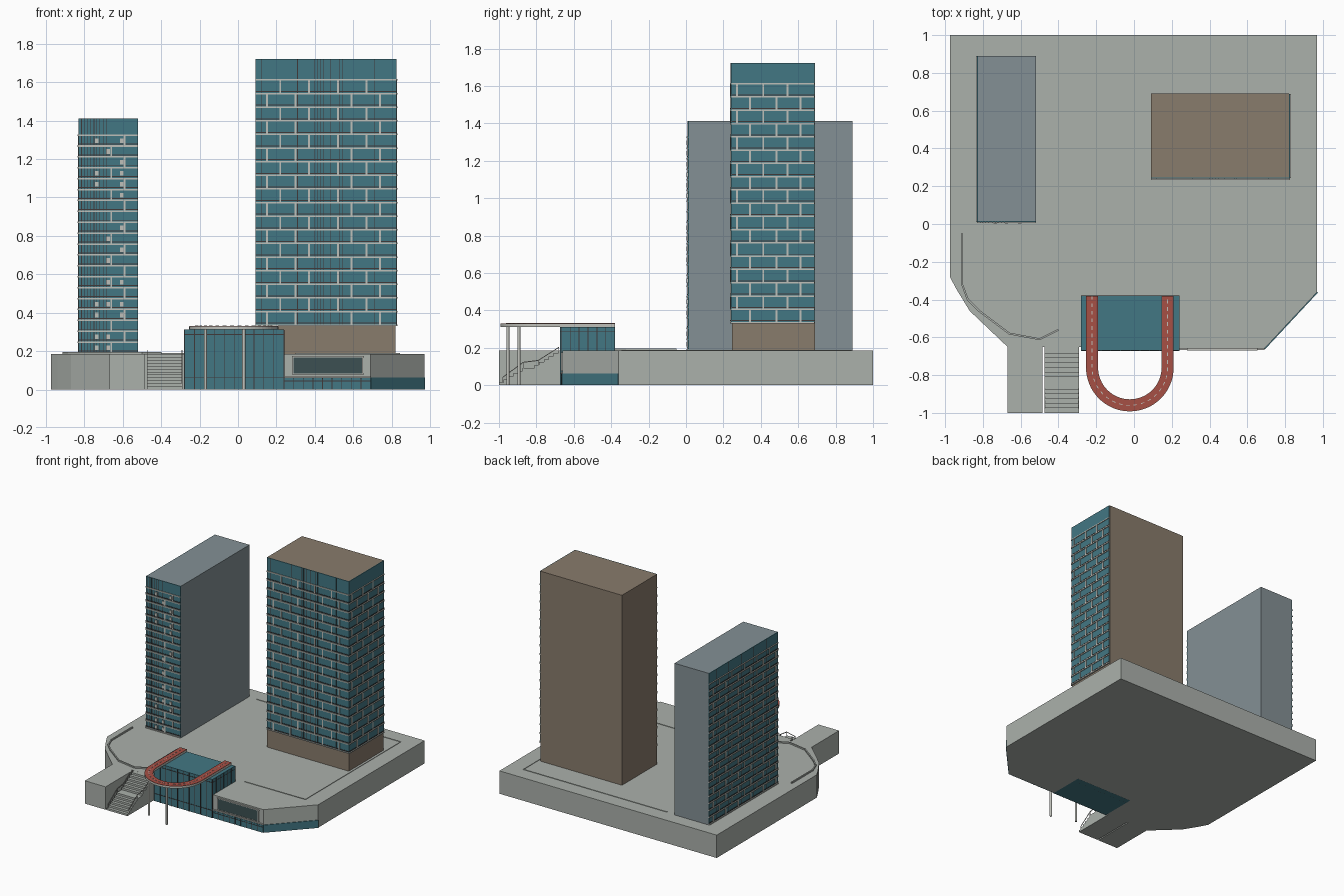
import bpy, bmesh, random
from math import atan2, cos, sin, pi, hypot
from mathutils import Matrix, Vector

random.seed(4)
if "Cube" in bpy.data.objects:
    bpy.data.objects.remove(bpy.data.objects["Cube"])


def material(name, r, g, b):
    m = bpy.data.materials.new(name)
    m.use_nodes = True
    m.diffuse_color = (r, g, b, 1)
    m.node_tree.nodes["Principled BSDF"].inputs["Base Color"].default_value = (r, g, b, 1)
    return m


CONCRETE = material("light concrete", .41, .44, .41)
GLASS = material("teal glass", .055, .185, .23)
BROWN = material("brown cladding", .25, .20, .15)
SLATE = material("blue grey cladding", .23, .28, .30)
PALE = material("pale trim", .52, .53, .49)
DARK = material("dark mullion", .05, .04, .04)
WINDOW = material("dark window", .045, .08, .085)
RED = material("red paving", .38, .08, .06)


def finish(name, bm, mats):
    bmesh.ops.recalc_face_normals(bm, faces=bm.faces)
    mesh = bpy.data.meshes.new(name)
    bm.to_mesh(mesh)
    bm.free()
    for m in mats:
        mesh.materials.append(m)
    ob = bpy.data.objects.new(name, mesh)
    bpy.context.collection.objects.link(ob)
    return ob


def wall_frame(x, y, angle=0):
    """Local x runs along the wall, local -y points out of it."""
    return Matrix.Translation((x, y, 0)) @ Matrix.Rotation(angle, 4, 'Z')


def boxes(name, items, frame=Matrix()):
    """Each item is material, x range, y range, z range."""
    bm = bmesh.new()
    mats = []
    for mat, *ranges in items:
        if mat not in mats:
            mats.append(mat)
        mid = Vector([(a + b) / 2 for a, b in ranges])
        size = [b - a for a, b in ranges]
        made = bmesh.ops.create_cube(bm, size=1, matrix=frame @ Matrix.Translation(mid) @ Matrix.Diagonal((*size, 1)))
        for f in {f for v in made["verts"] for f in v.link_faces}:
            f.material_index = mats.index(mat)
    return finish(name, bm, mats)


def prism(name, points, height, mat, place):
    """Extrude a closed outline; place maps outline point and depth to 3D."""
    bm = bmesh.new()
    face = bm.faces.new([bm.verts.new(place(a, b, 0)) for a, b in points])
    made = bmesh.ops.extrude_face_region(bm, geom=[face])["geom"]
    shift = Vector(place(0, 0, height)) - Vector(place(0, 0, 0))
    bmesh.ops.translate(bm, vec=shift, verts=[g for g in made if isinstance(g, bmesh.types.BMVert)])
    return finish(name, bm, [mat])


def ribbon(name, path, half, z0, z1, mat, dashed=False):
    """Flat strip of rectangular section following a path."""
    bm = bmesh.new()
    rings = []
    for i, (x, y) in enumerate(path):
        (ax, ay), (bx, by) = path[max(i - 1, 0)], path[min(i + 1, len(path) - 1)]
        d = hypot(bx - ax, by - ay)
        nx, ny = -(by - ay) / d * half, (bx - ax) / d * half
        rings.append([(x + nx, y + ny, z0), (x - nx, y - ny, z0), (x - nx, y - ny, z1), (x + nx, y + ny, z1)])
    pieces = [rings[i:i + 2] for i in range(0, len(rings) - 1, 2)] if dashed else [rings]
    for piece in pieces:
        loops = [[bm.verts.new(p) for p in ring] for ring in piece]
        for a, b in zip(loops, loops[1:]):
            for k in range(4):
                bm.faces.new((a[k], a[k - 1], b[k - 1], b[k]))
        bm.faces.new(loops[0])
        bm.faces.new(loops[-1][::-1])
    return finish(name, bm, [mat])


def facade(name, frame, width, z0, z1, top, floors, even, odd, mullions, vents=()):
    """Glass curtain wall with slab bands, staggered piers and mullions."""
    pitch = (z1 - z0) / floors
    items = [(GLASS, (0, width), (-.005, 0), (z0, top))]
    items += [(DARK, (u - .0015, u + .0015), (-.006, -.004), (z0, top)) for u in mullions]
    for i in range(floors + 1):
        z = z0 + i * pitch
        items.append((PALE, (0, width), (-.011, 0), (z - .004, z + .004)))
        if i == floors:
            break
        items.append((DARK, (0, width), (-.008, 0), (z + .008, z + .013)))
        for u in (odd if i % 2 else even):
            items.append((PALE, (u - .005, u + .005), (-.009, 0), (z, z + pitch)))
        for u in vents:
            if random.random() < .35:
                items.append((PALE, (u - .009, u + .009), (-.012, 0), (z + .016, z + .04)))
    boxes(name, items, frame)


# Podium with the stair-side terrace and a notch for the glass hall
podium_outline = [(-.975, 1), (.97, 1), (.97, -.36), (.69, -.66), (.24, -.66), (.24, -.38), (-.28, -.38),
                  (-.28, -.65), (-.485, -.65), (-.485, -1), (-.67, -1), (-.67, -.65), (-.87, -.46),
                  (-.94, -.345), (-.975, -.28)]
prism("podium", podium_outline, .185, CONCRETE, lambda a, b, h: (a, b, h))

# Low terrace curbs
ribbon("curved_curb", [(-.91, -.05), (-.91, -.32), (-.88, -.4), (-.82, -.46), (-.66, -.58), (-.5, -.61), (-.4, -.56)],
       .005, .184, .196, CONCRETE)
ribbon("terrace_curb", [(-.45, .88), (.84, .88), (.84, -.34), (.3, -.34)], .004, .184, .189, CONCRETE)

# Shopfront glazing and display window at the podium front
shop = [(GLASS, (0, .45), (-.006, 0), (0, .06)), (PALE, (0, .45), (-.008, 0), (.063, .07)),
        (WINDOW, (.05, .405), (-.007, 0), (.083, .168)), (DARK, (0, .45), (-.008, 0), (.043, .046))]
shop += [(PALE, (.04, .415), (-.009, 0), (z, z + .006)) for z in (.077, .168)]
shop += [(PALE, (u, u + .006), (-.009, 0), (.077, .174)) for u in (.044, .405)]
shop += [(DARK, (.05 * i - .002, .05 * i + .002), (-.008, 0), (0, .06)) for i in range(1, 9)]
boxes("shopfront", shop, wall_frame(.24, -.66))
boxes("corner_glazing", [(GLASS, (0, hypot(.28, .3)), (-.005, 0), (0, .062))],
      wall_frame(.69, -.66, atan2(.3, .28)))

# Glass entrance hall and its mullion grid
hall = [(GLASS, (-.28, .24), (-.67, -.38), (0, .312))]
for i in range(11):
    x = -.278 + i * .0516
    hall.append((DARK, (x - .0015, x + .0015), (-.673, -.668), (0, .312)))
hall += [(DARK, (-.281, .241), (-.673, -.379), (z, z + .003)) for z in (.06, .285)]
for i in range(7):
    y = -.668 + i * .048
    hall.append((DARK, (-.281, .241), (y - .0015, y + .0015), (0, .31)))
boxes("entrance_hall", hall)

# Stair in two flights with a landing
steps = []
for flight_y, flight_z in ((-1, 0), (-.81, .0925)):
    for i in range(6):
        y, z = flight_y + i * .025, flight_z + i * .0154
        steps += [(y, z), (y, z + .0154)]
stair_profile = steps + [(-.64, .185), (-.64, 0)]
prism("stair", stair_profile, .185, CONCRETE, lambda a, b, h: (-.475 + h, a, b))
rails = []
for x in (-.472, -.292):
    rails += [(PALE, (x - .002, x + .002), (y - .002, y + .002), (z, z + .035))
              for y, z in ((-.98, .01), (-.87, .09), (-.79, .1), (-.68, .17))]
boxes("stair_posts", rails)
for x in (-.472, -.292):
    prism("stair_handrail", [(-.98, .04), (-.87, .12), (-.79, .13), (-.68, .2), (-.68, .205), (-.79, .135),
                             (-.87, .125), (-.98, .045)], .004, PALE, lambda a, b, h: (x - .002 + h, a, b))

# Looping skywalk over the hall
R, CX, CY = .2, -.022, -.76
arc = [(CX + R * cos(pi + pi * i / 32), CY + R * sin(pi + pi * i / 32)) for i in range(33)]
arm = [-.38 - .02 * i for i in range(19)]
loop = [(CX - R, y) for y in arm] + arc + [(CX + R, y) for y in arm[::-1]]
ribbon("skywalk_deck", loop, .032, .312, .328, PALE)
ribbon("skywalk_paving", loop, .031, .326, .331, RED)
ribbon("skywalk_line", loop, .002, .328, .333, PALE, dashed=True)
for x, y in ((-.17, -.893), (.03, -.953)):
    bm = bmesh.new()
    bmesh.ops.create_cone(bm, cap_ends=True, segments=12, radius1=.008, radius2=.008, depth=.315,
                          matrix=Matrix.Translation((x, y, .1575)))
    finish("skywalk_column", bm, [PALE])

# Towers
boxes("tall_tower", [(BROWN, (.09, .82), (.245, .69), (.18, 1.722))])
boxes("slim_tower", [(SLATE, (-.825, -.52), (.015, .89), (.18, 1.412))])

# Curtain walls
facade("tall_front_facade", wall_frame(.09, .245), .735, .335, 1.612, 1.722, 18,
       (.06, .21, .5, .65), (.13, .28, .43, .58), (.03, .22, .31, .325, .34, .355, .39, .44, .455, .62))
facade("tall_side_facade", wall_frame(.82, .243, pi / 2), .445, .335, 1.612, 1.722, 18,
       (.10, .24, .37), (.03, .17, .30), ())
facade("slim_front_facade", wall_frame(-.83, .015), .31, .19, 1.325, 1.412, 20,
       (.17,), (.24,), (.015, .03, .045, .06, .08, .095, .11, .13, .145), (.095, .155, .225))
facade("slim_side_facade", wall_frame(-.825, .89, -pi / 2), .88, .19, 1.325, 1.412, 20,
       [.05 + .16 * i for i in range(6)], [.13 + .16 * i for i in range(5)],
       [.09 + .08 * i for i in range(10)])
